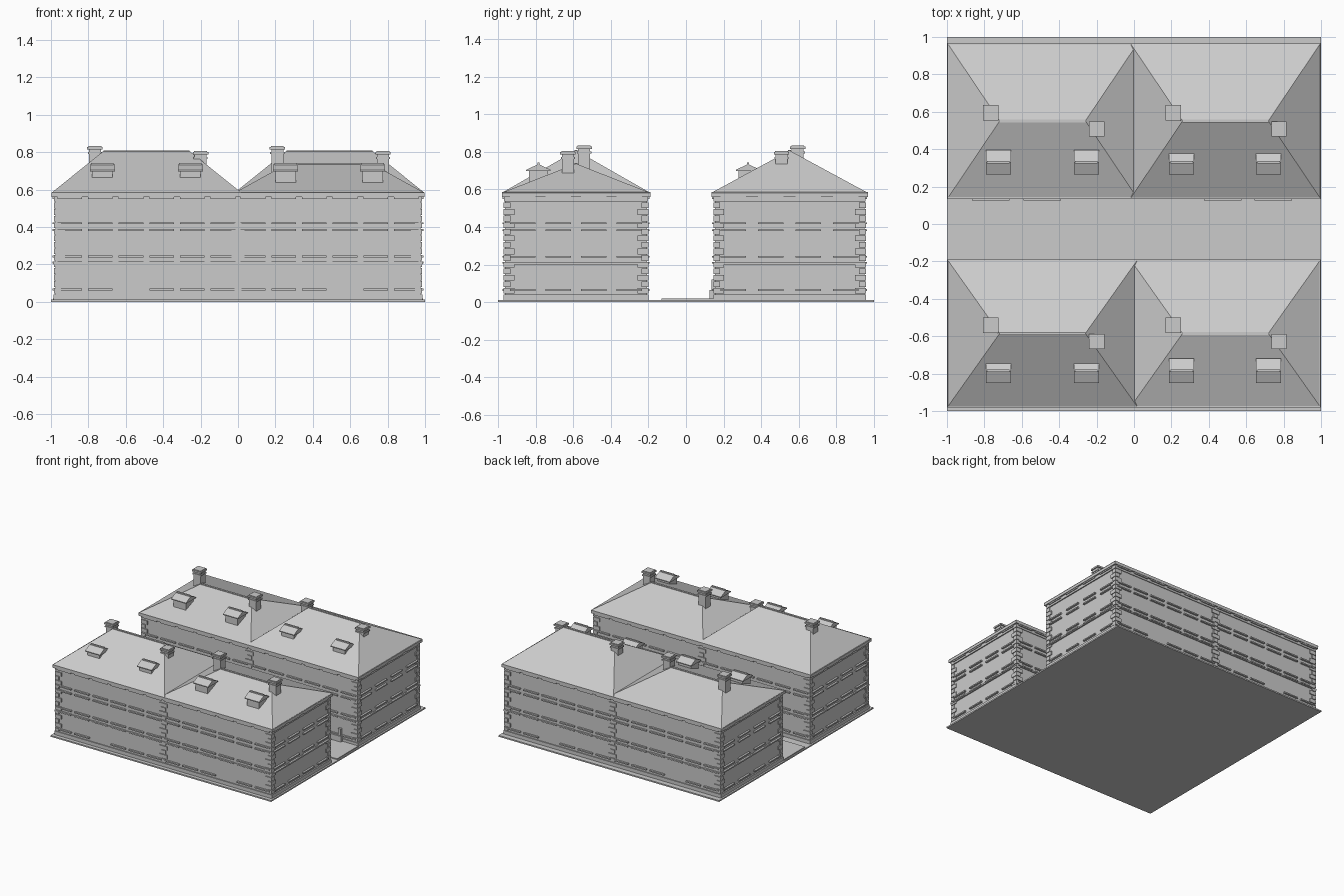
import bpy, bmesh

cube = bpy.data.objects.get("Cube")
if cube:
    bpy.data.objects.remove(cube, do_unlink=True)

stone = bpy.data.materials.new("pale grey stone")
stone.use_nodes = True
GREY = (0.6, 0.6, 0.6, 1)
stone.diffuse_color = GREY
stone.node_tree.nodes["Principled BSDF"].inputs["Base Color"].default_value = GREY


def finish(name, bm):
    bmesh.ops.recalc_face_normals(bm, faces=bm.faces)
    mesh = bpy.data.meshes.new(name)
    bm.to_mesh(mesh)
    bm.free()
    mesh.materials.append(stone)
    obj = bpy.data.objects.new(name, mesh)
    bpy.context.collection.objects.link(obj)
    return obj


def add_box(bm, x0, x1, y0, y1, z0, z1):
    verts = bmesh.ops.create_cube(bm, size=1)["verts"]
    for v in verts:
        v.co.x = x1 if v.co.x > 0 else x0
        v.co.y = y1 if v.co.y > 0 else y0
        v.co.z = z1 if v.co.z > 0 else z0


def add_centred(bm, x, y, half_x, half_y, z0, z1):
    add_box(bm, x - half_x, x + half_x, y - half_y, y + half_y, z0, z1)


def box(name, *dims):
    bm = bmesh.new()
    add_box(bm, *dims)
    return finish(name, bm)


def hip_roof(name, x0, x1, y0, y1, z0, ridge_z, inset):
    # Closed hip: four eave corners and two ridge ends
    bm = bmesh.new()
    mid = (y0 + y1) / 2
    a, b, c, d = [bm.verts.new((x, y, z0)) for x, y in
                  ((x0, y0), (x1, y0), (x1, y1), (x0, y1))]
    e = bm.verts.new((x0 + inset, mid, ridge_z))
    f = bm.verts.new((x1 - inset, mid, ridge_z))
    for face in ((a, b, f, e), (b, c, f), (c, d, e, f), (d, a, e), (d, c, b, a)):
        bm.faces.new(face)
    finish(name, bm)
    box(name + "_ridge", x0 + inset, x1 - inset, mid - 0.008, mid + 0.008,
        ridge_z - 0.012, ridge_z + 0.003)


def chimney(name, x, y, top, foot):
    bm = bmesh.new()
    add_centred(bm, x, y, 0.032, 0.032, foot, top - 0.01)
    add_centred(bm, x, y, 0.041, 0.041, top - 0.018, top - 0.005)
    add_centred(bm, x, y, 0.034, 0.034, top - 0.005, top)
    add_centred(bm, x, y, 0.038, 0.038, top - 0.042, top - 0.032)
    finish(name, bm)


def dormer(name, x, y, foot):
    # Small body under a gable whose ridge runs along x
    bm = bmesh.new()
    add_box(bm, x - 0.055, x + 0.055, y - 0.05, y + 0.05, foot, 0.705)
    ends = []
    for side in (-0.067, 0.067):
        ends.append([bm.verts.new((x + side, y + dy, z)) for dy, z in
                     ((-0.065, 0.697), (0.065, 0.697), (0.065, 0.704),
                      (0, 0.735), (-0.065, 0.704))])
    near, far = ends
    bm.faces.new(near)
    bm.faces.new(far)
    for i in range(5):
        j = (i + 1) % 5
        bm.faces.new((near[i], near[j], far[j], far[i]))
    add_centred(bm, x, y, 0.06, 0.006, 0.725, 0.742)
    finish(name, bm)


def trim(name, y0, y1):
    # Sills and lintels on all four faces of a terrace
    bm = bmesh.new()
    for z in (0.06, 0.205, 0.237, 0.378, 0.415, 0.55):
        for side in (-1, 1):
            for i in range(6):
                if z < 0.1 and i == 3:
                    continue
                x = side * (0.08 + 0.164 * i)
                for y in (y0, y1):
                    add_centred(bm, x, y, 0.066, 0.015, z, z + 0.01)
            pitch = (y1 - y0) / 4
            for i in range(4):
                add_centred(bm, side * 0.975, y0 + pitch * (i + 0.5), 0.016, 0.068, z, z + 0.01)
    finish(name, bm)


def quoins(name, y0, y1):
    # Alternating corner blocks, with pilaster blocks at the party wall
    bm = bmesh.new()
    for i in range(14):
        z = 0.045 + 0.035 * i
        long_x = 0.05 if i % 2 else 0.028
        long_y = 0.078 - long_x
        for y, inward in ((y0, 1), (y1, -1)):
            ya, yb = sorted((y - inward * 0.008, y + inward * long_y))
            for side in (-1, 1):
                xa, xb = sorted((side * 0.983, side * (0.975 - long_x)))
                add_box(bm, xa, xb, ya, yb, z, z + 0.03)
            add_centred(bm, 0, y, long_x * 0.7, 0.008, z, z + 0.03)
    finish(name, bm)


def terrace(name, y0, y1, left_ridge, right_ridge):
    # Walls, plinth and stepped bands shared by a pair of houses
    w0, w1 = y0 + 0.018, y1 - 0.018
    box(name + "_walls", -0.975, 0.975, w0, w1, 0.01, 0.56)
    for label, grow, z0, z1 in (("plinth", 0.008, 0.01, 0.04),
                                ("string_course", 0.008, 0.2, 0.212),
                                ("frieze", 0.006, 0.535, 0.56),
                                ("cornice", 0.018, 0.56, 0.585)):
        box(f"{name}_{label}", -0.978 - grow, 0.978 + grow, w0 - grow, w1 + grow, z0, z1)
    trim(name + "_sills", w0, w1)
    quoins(name + "_quoins", w0, w1)

    mid = (y0 + y1) / 2
    for label, x0, x1, ridge in (("right", -0.998, 0.02, left_ridge),
                                 ("left", -0.02, 0.998, right_ridge)):
        house = f"{name}_{label}"
        hip_roof(house + "_roof", x0, x1, y0, y1, 0.582, ridge, 0.28)
        first, second = (-0.765, -0.2) if x0 < -0.5 else (0.21, 0.775)
        chimney(house + "_tall_chimney", first, mid + 0.043, 0.833, 0.68)
        chimney(house + "_short_chimney", second, mid - 0.043, 0.805, 0.67)
        foot = 0.655 if ridge > 0.77 else 0.632
        for i, x in enumerate((-0.725, -0.255) if x0 < -0.5 else (0.255, 0.72)):
            dormer(f"{house}_dormer_{i + 1}", x, y0 + 0.195, foot)


box("base", -1, 1, -1, 1, 0, 0.011)
box("courtyard_paving", -0.99, 0.99, -0.13, 0.145, 0.011, 0.019)
terrace("front_terrace", -0.98, -0.19, 0.807, 0.737)
terrace("rear_terrace", 0.135, 0.967, 0.737, 0.807)

# Low entrance surrounds facing the courtyard
for i, x in enumerate((-0.765, -0.49, 0.475, 0.745)):
    box(f"entrance_step_{i + 1}", x - 0.1, x + 0.1, 0.125, 0.155, 0.011, 0.065)
    for side in (-0.08, 0.08):
        box(f"entrance_post_{i + 1}", x + side - 0.012, x + side + 0.012, 0.135, 0.155, 0.011, 0.12)
